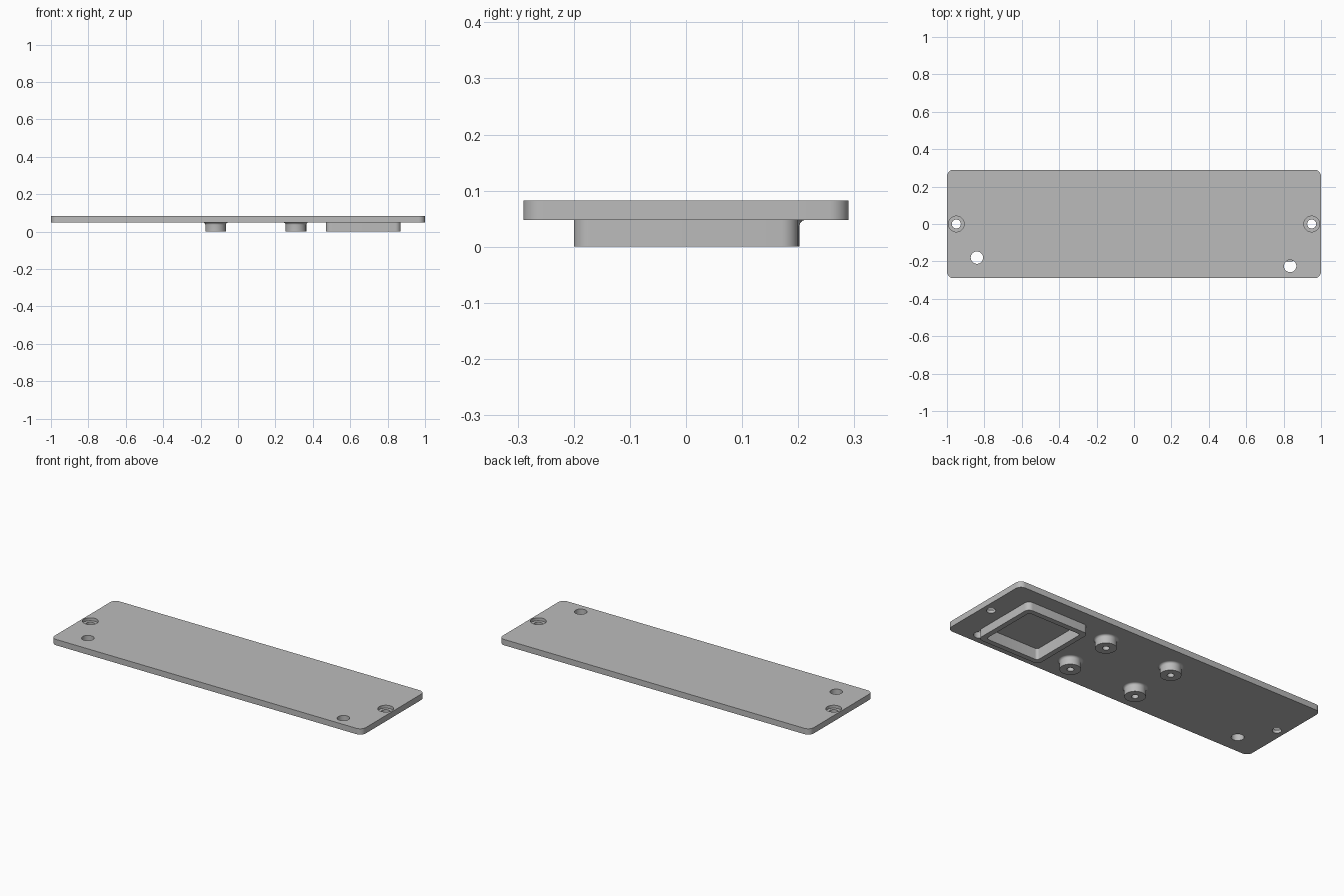
import bpy
import bmesh
from math import cos, sin, pi, radians

if "Cube" in bpy.data.objects:
    bpy.data.objects.remove(bpy.data.objects["Cube"])

grey = bpy.data.materials.new("grey_plastic")
grey.use_nodes = True
colour = (0.5, 0.5, 0.5, 1)
grey.diffuse_color = colour
grey.node_tree.nodes["Principled BSDF"].inputs["Base Color"].default_value = colour

PLATE_BOTTOM, PLATE_TOP = 0.048, 0.082


def rounded_rect(hx, hy, r, z, steps=8):
    """Anticlockwise outline of a rectangle with rounded corners."""
    pts = []
    for k, (sx, sy) in enumerate([(1, 1), (-1, 1), (-1, -1), (1, -1)]):
        for i in range(steps + 1):
            a = (k + i / steps) * pi / 2
            pts.append((sx * (hx - r) + r * cos(a), sy * (hy - r) + r * sin(a), z))
    return pts


def circle(r, z, n=40):
    return [(r * cos(2 * pi * i / n), r * sin(2 * pi * i / n), z) for i in range(n)]


def loft(name, rings, x=0, y=0, caps=True):
    """Skin a stack of outlines, optionally closing both ends."""
    bm = bmesh.new()
    loops = [[bm.verts.new((px + x, py + y, pz)) for px, py, pz in ring] for ring in rings]
    for a, b in zip(loops, loops[1:]):
        n = len(a)
        for i in range(n):
            j = (i + 1) % n
            bm.faces.new((a[i], a[j], b[j], b[i]))
    if caps:
        bm.faces.new(loops[0][::-1])
        bm.faces.new(loops[-1])
    mesh = bpy.data.meshes.new(name)
    bm.to_mesh(mesh)
    bm.free()
    mesh.materials.append(grey)
    obj = bpy.data.objects.new(name, mesh)
    bpy.context.collection.objects.link(obj)
    return obj


def smooth(obj):
    bpy.ops.object.select_all(action="DESELECT")
    obj.select_set(True)
    bpy.context.view_layer.objects.active = obj
    bpy.ops.object.shade_smooth_by_angle(angle=radians(30))


def cut(target, cutter):
    """Subtract a cutter for good and throw it away."""
    cutter.hide_render = True
    mod = target.modifiers.new("cut", "BOOLEAN")
    mod.operation = "DIFFERENCE"
    mod.solver = "EXACT"
    mod.object = cutter
    bpy.context.view_layer.objects.active = target
    bpy.ops.object.modifier_apply(modifier=mod.name)
    bpy.data.objects.remove(cutter)


# Cover plate
plate = loft("cover_plate", [rounded_rect(1, 0.29, 0.035, z) for z in (PLATE_BOTTOM, PLATE_TOP)])

# Counterbored screw holes at both ends
for x in (-0.95, 0.95):
    cut(plate, loft("screw_cutter", [circle(0.024, 0), circle(0.024, 0.065),
                                     circle(0.042, 0.065), circle(0.042, 0.1)], x))

# Plain through holes
for x, y in ((-0.84, -0.18), (0.835, -0.225)):
    cut(plate, loft("hole_cutter", [circle(0.033, 0), circle(0.033, 0.1)], x, y))

# Pocket inside the frame, sunk into the underside
FRAME_X, OUTER, INNER = 0.67, 0.2, 0.17
FLOOR = 0.064
cut(plate, loft("pocket_cutter", [rounded_rect(INNER, INNER, 0.015, z) for z in (0, FLOOR)], FRAME_X))
smooth(plate)

# Square frame under the plate
frame = loft("square_frame", [rounded_rect(INNER, INNER, 0.015, PLATE_BOTTOM),
                              rounded_rect(INNER, INNER, 0.015, 0),
                              rounded_rect(OUTER, OUTER, 0.03, 0),
                              rounded_rect(OUTER, OUTER, 0.03, PLATE_BOTTOM)], FRAME_X, caps=False)
smooth(frame)

# Screw bosses with a pilot hole and a fillet where they meet the plate
R, FILLET = 0.055, 0.012
fillet = [circle(R + FILLET * (1 - cos(a)), PLATE_BOTTOM - FILLET * (1 - sin(a)))
          for a in (i * pi / 12 for i in range(7))]
for x in (-0.12, 0.31):
    for y in (-0.135, 0.147):
        boss = loft("screw_boss", [circle(0.018, PLATE_BOTTOM), circle(0.018, 0), circle(R, 0)] + fillet,
                    x, y, caps=False)
        smooth(boss)
